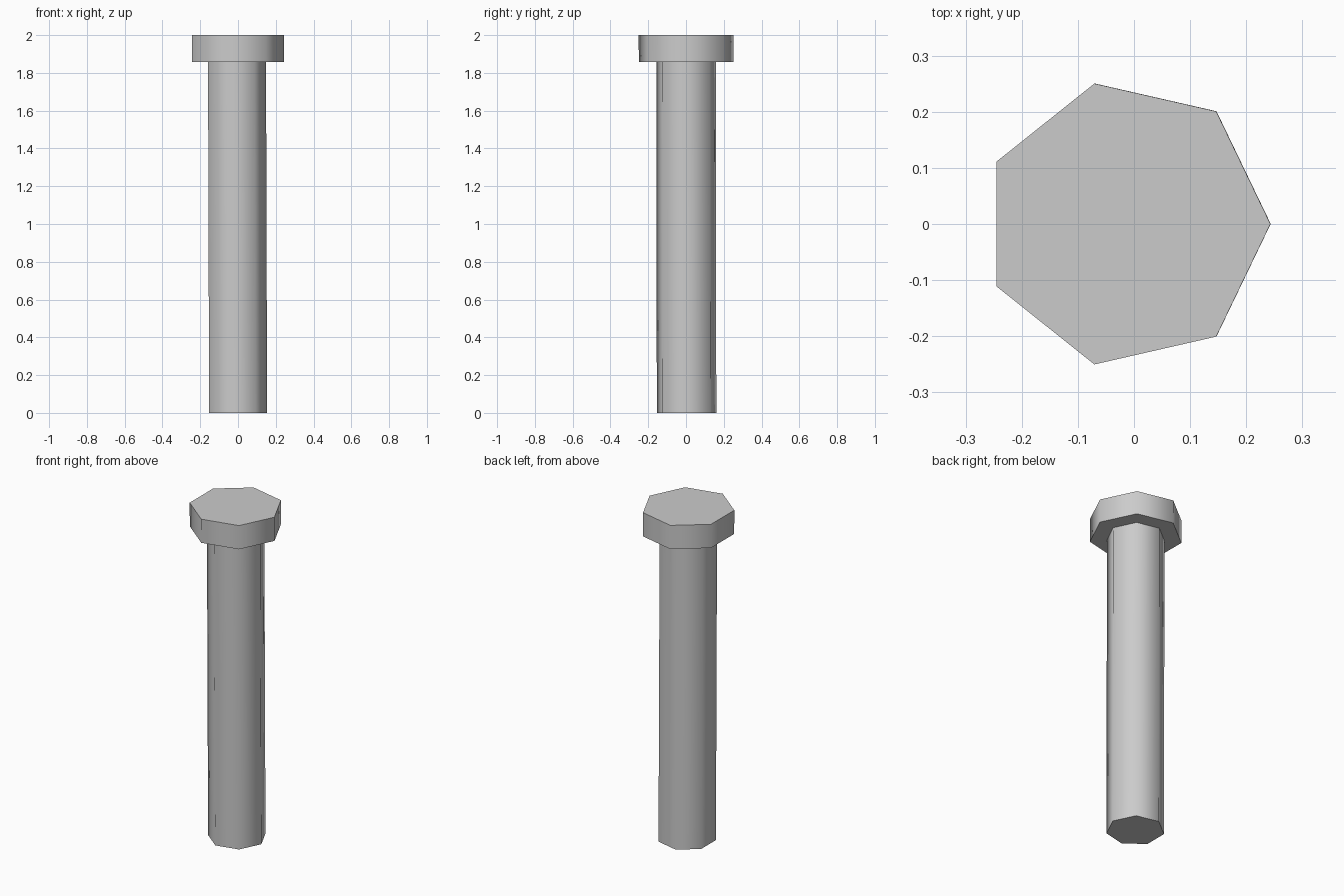
import bpy, bmesh, math

if "Cube" in bpy.data.objects:
    bpy.data.objects.remove(bpy.data.objects["Cube"])

SIDES = 7


def axis(z):
    # The bolt leans very slightly off vertical
    t = z / 2.0
    return -0.0075 - 0.006 * t, 0.003 - 0.003 * t


def prism(name, radius, z0, z1):
    bm = bmesh.new()
    rings = []
    for z in (z0, z1):
        cx, cy = axis(z)
        rings.append([bm.verts.new((cx + radius * math.cos(math.tau * i / SIDES),
                                    cy + radius * math.sin(math.tau * i / SIDES), z))
                      for i in range(SIDES)])
    low, high = rings
    bm.faces.new(low[::-1])
    bm.faces.new(high)
    for i in range(SIDES):
        j = (i + 1) % SIDES
        bm.faces.new((low[i], low[j], high[j], high[i]))
    mesh = bpy.data.meshes.new(name)
    bm.to_mesh(mesh)
    bm.free()
    obj = bpy.data.objects.new(name, mesh)
    bpy.context.collection.objects.link(obj)
    # Smooth sides, crisp end caps
    bpy.ops.object.select_all(action='DESELECT')
    obj.select_set(True)
    bpy.context.view_layer.objects.active = obj
    bpy.ops.object.shade_smooth_by_angle(angle=math.radians(60))
    return obj


# Long shaft
prism("shaft", 0.1615, 0.0, 1.857)
# Wider flat head
prism("head", 0.2567, 1.857, 2.0)
